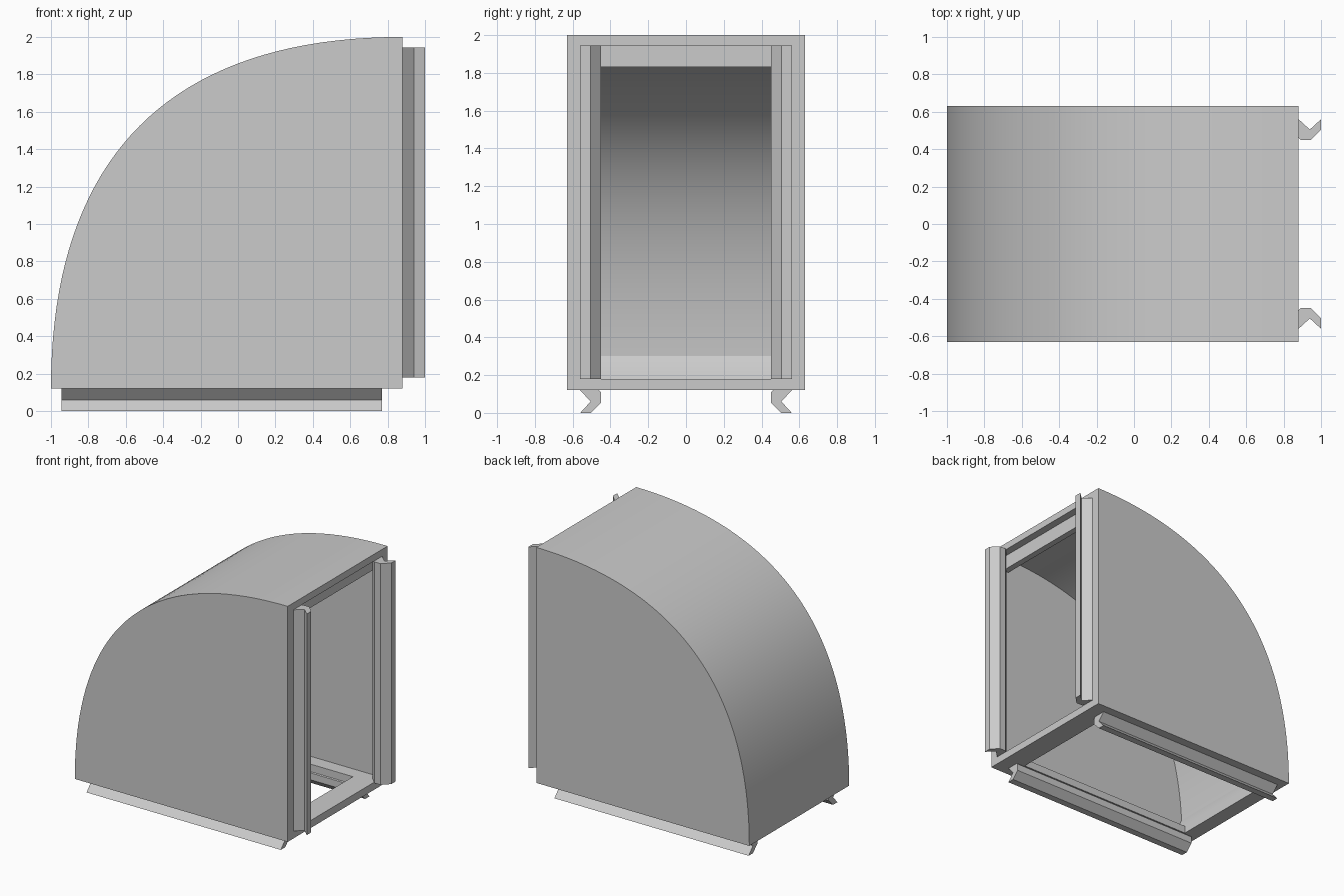
import bpy
import bmesh
import math

cube = bpy.data.objects.get("Cube")
if cube:
    bpy.data.objects.remove(cube, do_unlink=True)

grey = bpy.data.materials.new("light grey")
grey.use_nodes = True
COLOUR = (0.6, 0.6, 0.6, 1)
grey.diffuse_color = COLOUR
grey.node_tree.nodes["Principled BSDF"].inputs["Base Color"].default_value = COLOUR


def prism(name, points, offset):
    """Extrude a closed 3D outline along an offset vector."""
    bm = bmesh.new()
    face = bm.faces.new([bm.verts.new(p) for p in points])
    moved = bmesh.ops.extrude_face_region(bm, geom=[face])["geom"]
    verts = [v for v in moved if isinstance(v, bmesh.types.BMVert)]
    bmesh.ops.translate(bm, verts=verts, vec=offset)
    bmesh.ops.recalc_face_normals(bm, faces=bm.faces)
    mesh = bpy.data.meshes.new(name)
    bm.to_mesh(mesh)
    bm.free()
    mesh.materials.append(grey)
    obj = bpy.data.objects.new(name, mesh)
    bpy.context.collection.objects.link(obj)
    bpy.ops.object.select_all(action='DESELECT')
    obj.select_set(True)
    bpy.context.view_layer.objects.active = obj
    bpy.ops.object.shade_smooth_by_angle(angle=math.radians(30))


def side_prism(name, outline, y0, y1):
    """Extrude an (x, z) outline from y0 to y1."""
    prism(name, [(x, y0, z) for x, z in outline], (0, y1 - y0, 0))


def box_outline(x0, z0, x1, z1):
    return [(x0, z0), (x1, z0), (x1, z1), (x0, z1)]


def elbow_curve(x0, z0, x1, z1, steps=40):
    """Rounded quarter bend from the lower left to the upper right."""
    hx, hz = (x1 - x0) * 0.34, (z1 - z0) * 0.34
    pts = []
    for i in range(steps + 1):
        t = i / steps
        u = 1 - t
        x = x0 + 3 * u * t * t * hx + t ** 3 * (x1 - x0)
        z = z1 - 3 * u * u * t * hz - u ** 3 * (z1 - z0)
        pts.append((x, z))
    return pts


LEFT, FRONT, BASE, TOP = -1.0, 0.88, 0.12, 2.0
FLOOR = 0.18
HALF, CAVITY, MOUTH = 0.63, 0.56, 0.45
HOLE_BACK, HOLE_FRONT = -0.88, 0.70

outer = elbow_curve(LEFT, BASE, FRONT, TOP)
inner = elbow_curve(-0.945, BASE, FRONT, 1.945)

# Thin curved duct wall
side_prism("curved_wall", outer + inner[::-1], -CAVITY, CAVITY)

# Flat side walls and the floor ledges beside the bottom hole
for side, s in (("left", 1), ("right", -1)):
    side_prism(side + "_side_wall", outer + [(FRONT, BASE)], s * CAVITY, s * HALF)
    side_prism(side + "_floor_ledge", box_outline(HOLE_BACK, BASE, HOLE_FRONT, FLOOR),
               s * MOUTH, s * CAVITY)

# Floor strips at both ends of the bottom hole, the far one sloped
side_prism("front_floor_strip", box_outline(HOLE_FRONT, BASE, FRONT, FLOOR),
           -CAVITY, CAVITY)
side_prism("sloped_floor_strip",
           [(-0.945, BASE), (HOLE_BACK, BASE), (HOLE_BACK, FLOOR), (-0.94, 0.30)],
           -CAVITY, CAVITY)

# Crossbar hanging just inside the upright opening
side_prism("top_crossbar", box_outline(0.77, 1.83, 0.82, 1.95), -CAVITY, CAVITY)

# Bent clip rails: (distance out from the opening, sideways position)
rail = [(0.12, 0.56), (0.12, 0.505), (0.065, 0.45), (0.01, 0.45),
        (-0.05, 0.51), (-0.05, 0.56), (0, 0.56), (0.06, 0.505)]
for side, s in (("left", 1), ("right", -1)):
    prism(side + "_upright_rail", [(FRONT + d, s * y, FLOOR) for d, y in rail],
          (0, 0, 1.765))
    prism(side + "_bottom_rail", [(-0.945, s * y, BASE - d) for d, y in rail],
          (1.715, 0, 0))
